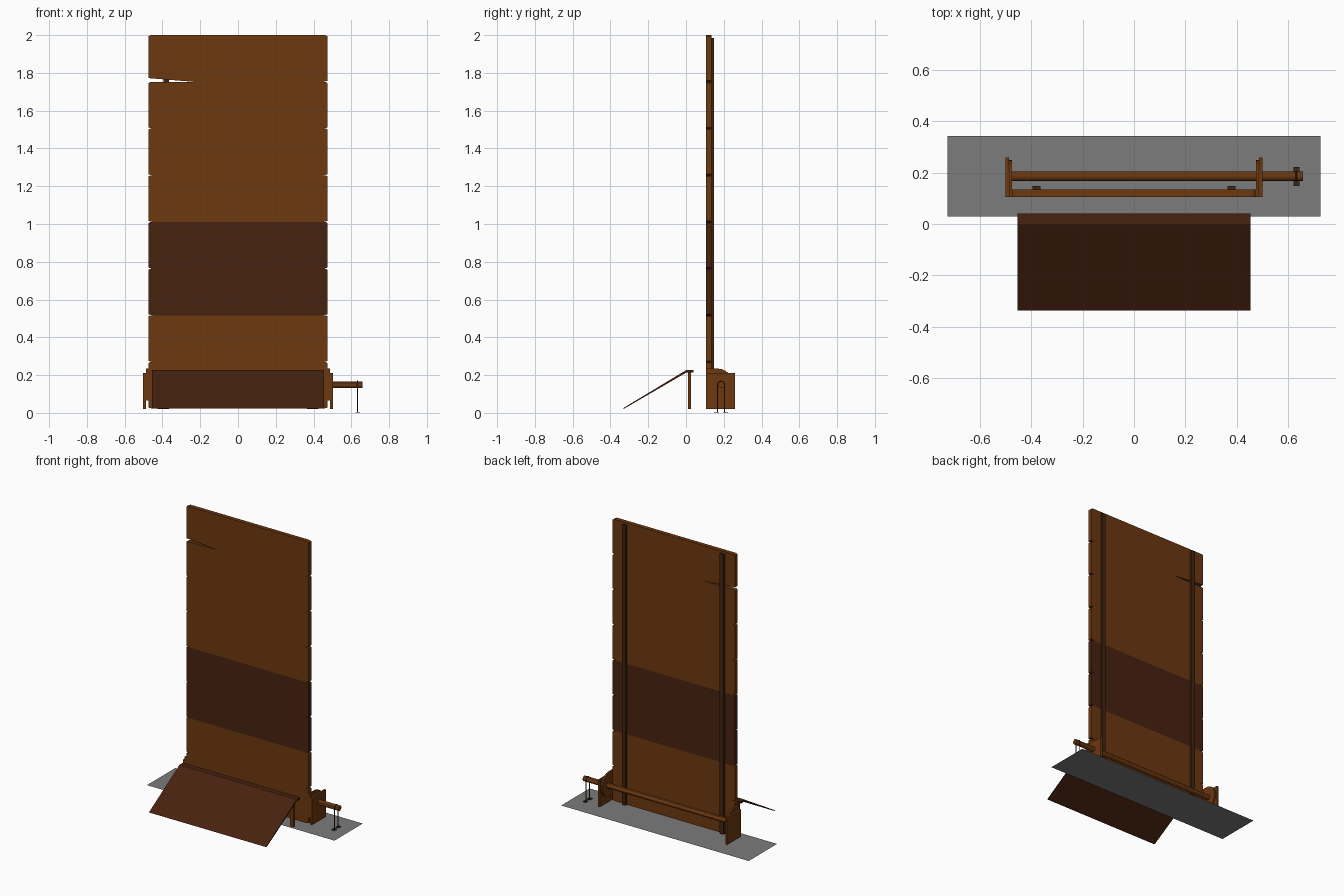
import bpy, bmesh, math
from mathutils import Vector

cube = bpy.data.objects.get("Cube")
if cube:
    bpy.data.objects.remove(cube, do_unlink=True)


def material(name, rgb):
    m = bpy.data.materials.new(name)
    m.use_nodes = True
    m.diffuse_color = (*rgb, 1)
    m.node_tree.nodes["Principled BSDF"].inputs["Base Color"].default_value = (*rgb, 1)
    return m


WOOD = material("warm wood", (0.15, 0.04, 0.005))
DARK = material("dark wood", (0.064, 0.016, 0.005))
BATTEN = material("batten wood", (0.05, 0.018, 0.005))
GREY = material("grey ground", (0.2, 0.2, 0.2))


def finish(name, bm, mat):
    bmesh.ops.recalc_face_normals(bm, faces=bm.faces)
    mesh = bpy.data.meshes.new(name)
    bm.to_mesh(mesh)
    bm.free()
    mesh.materials.append(mat)
    ob = bpy.data.objects.new(name, mesh)
    bpy.context.collection.objects.link(ob)
    return ob


def extrude(name, points, offset, mat):
    """Solid made by sweeping a flat outline along an offset."""
    bm = bmesh.new()
    face = bm.faces.new([bm.verts.new(p) for p in points])
    out = bmesh.ops.extrude_face_region(bm, geom=[face])
    moved = [g for g in out["geom"] if isinstance(g, bmesh.types.BMVert)]
    bmesh.ops.translate(bm, vec=Vector(offset), verts=moved)
    return finish(name, bm, mat)


def box(name, x, y, z, mat):
    return extrude(name, [(x[0], y[0], z[0]), (x[1], y[0], z[0]),
                          (x[1], y[0], z[1]), (x[0], y[0], z[1])],
                   (0, y[1] - y[0], 0), mat)


def tube(name, points, radius, mat, sides):
    """Smooth round bar along a path."""
    curve = bpy.data.curves.new(name + "_path", 'CURVE')
    curve.dimensions = '3D'
    curve.bevel_depth = radius
    curve.bevel_resolution = sides
    curve.use_fill_caps = True
    line = curve.splines.new('POLY')
    line.points.add(len(points) - 1)
    for p, co in zip(line.points, points):
        p.co = (*co, 1)
    ob = bpy.data.objects.new(name, curve)
    bpy.context.collection.objects.link(ob)
    bpy.ops.object.select_all(action='DESELECT')
    bpy.context.view_layer.objects.active = ob
    ob.select_set(True)
    bpy.ops.object.convert(target='MESH')
    ob = bpy.context.object
    ob.data.materials.clear()
    ob.data.materials.append(mat)
    bpy.ops.object.shade_smooth_by_angle()
    return ob


# Eight horizontal planks with clipped corners; the top one has a split end
HALF, CLIP, BOTTOM, STEP = 0.475, 0.012, 0.022, 0.2472
for i in range(8):
    z0, z1 = BOTTOM + i * STEP, BOTTOM + (i + 1) * STEP
    lift = 0.006
    if i == 7:
        left = [(-HALF, z0 + 0.02), (-0.23, z0)]
    else:
        left = [(-HALF, z0 + lift), (-HALF + 2 * CLIP, z0)]
    outline = left + [(HALF - 2 * CLIP, z0), (HALF, z0 + lift),
                      (HALF, z1 - lift), (HALF - CLIP, z1),
                      (-HALF + CLIP, z1), (-HALF, z1 - lift)]
    extrude(f"plank_{i + 1}", [(x, 0.105, z) for x, z in outline],
            (0, 0.029, 0), DARK if i in (2, 3) else WOOD)

# Parts repeated on both sides
for side, s in (("left", 1), ("right", -1)):
    # Upright batten behind the planks
    box(side + "_batten", sorted((s * 0.365, s * 0.395)), (0.134, 0.148), (0.02, 1.985), BATTEN)
    # Square outer bracket
    box(side + "_bracket", sorted((s * 0.487, s * 0.502)), (0.105, 0.26), (0.02, 0.21), WOOD)
    # Rounded hinge cheek inside the bracket
    arc = [(s * 0.475, 0.165 + 0.085 * math.cos(a), 0.15 + 0.085 * math.sin(a))
           for a in (math.pi * (k / 12 - 0.5) for k in range(13))]
    cheek = arc + [(s * 0.475, 0.105, 0.235), (s * 0.475, 0.105, 0.065)]
    extrude(side + "_cheek", cheek, (s * 0.012, 0, 0), WOOD)
    # Post under the ramp
    box(side + "_ramp_post", sorted((s * 0.395, s * 0.425)), (0.01, 0.026), (0.02, 0.216), WOOD)

# Long axle through the brackets
AXLE_Y, AXLE_Z = 0.186, 0.149
tube("axle", [(-0.49, AXLE_Y, AXLE_Z), (0.66, AXLE_Y, AXLE_Z)], 0.018, WOOD, 4)

# Thin staple holding the axle end, with two small feet
R = 0.019
hoop = [(0.633, AXLE_Y + R * math.cos(a), AXLE_Z + R * math.sin(a))
        for a in (math.pi * k / 10 for k in range(11))]
staple = [(0.633, AXLE_Y + R, 0.002)] + hoop + [(0.633, AXLE_Y - R, 0.002)]
tube("axle_staple", staple, 0.003, BATTEN, 1)
for k, s in enumerate((1, -1)):
    y = AXLE_Y + s * 0.024
    box(f"staple_foot_{k + 1}", (0.622, 0.645), (y - 0.013, y + 0.013), (0.001, 0.006), BATTEN)

# Sloping ramp board and the flat lip at its top
extrude("ramp", [(-0.455, -0.338, 0.022), (-0.455, -0.328, 0.022),
                 (-0.455, 0.006, 0.216), (-0.455, 0, 0.226)], (0.91, 0, 0), DARK)
box("ramp_lip", (-0.455, 0.455), (0, 0.04), (0.214, 0.227), DARK)

# Flat ground sheet
bm = bmesh.new()
bm.faces.new([bm.verts.new(p) for p in
              [(-0.728, 0.03, 0), (0.728, 0.03, 0), (0.728, 0.344, 0), (-0.728, 0.344, 0)]])
finish("ground_sheet", bm, GREY)
